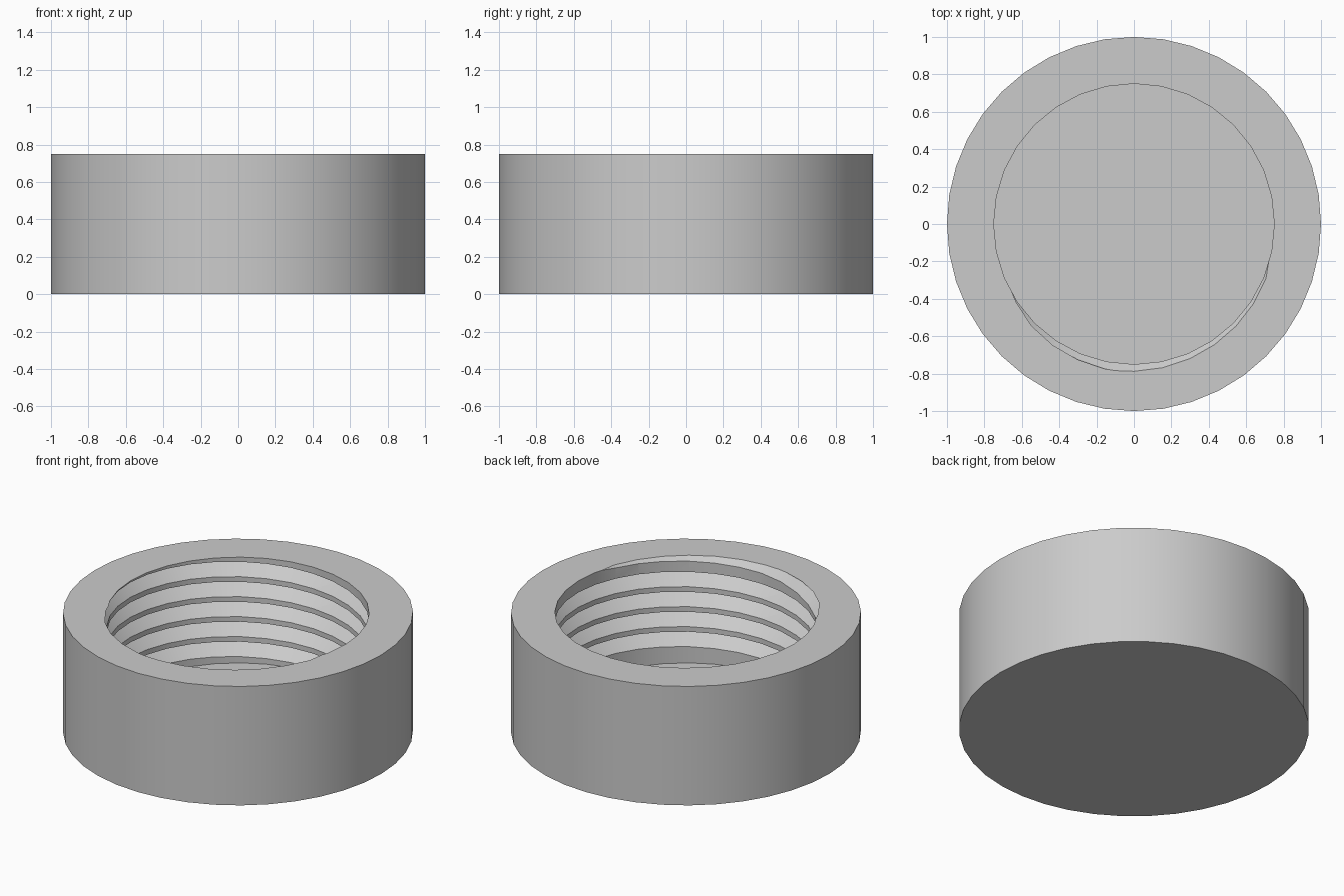
import bpy, bmesh, math

if "Cube" in bpy.data.objects:
    bpy.data.objects.remove(bpy.data.objects["Cube"])

R_OUT, R_BORE, HEIGHT, FLOOR = 1.0, 0.75, 0.75, 0.083
PITCH, GROOVE, DEPTH = 0.126, 0.094, 0.075
STEP = 11.25  # degrees per side of the bore

grey = bpy.data.materials.new("light grey")
grey.diffuse_color = (0.6, 0.6, 0.6, 1)
grey.use_nodes = True
grey.node_tree.nodes["Principled BSDF"].inputs["Base Color"].default_value = grey.diffuse_color


def make_object(name, bm):
    bmesh.ops.recalc_face_normals(bm, faces=bm.faces)
    mesh = bpy.data.meshes.new(name)
    bm.to_mesh(mesh)
    bm.free()
    mesh.materials.append(grey)
    ob = bpy.data.objects.new(name, mesh)
    bpy.context.collection.objects.link(ob)
    return ob


def ring(bm, r, z, n):
    return [bm.verts.new((r * math.cos(2 * math.pi * i / n),
                          r * math.sin(2 * math.pi * i / n), z)) for i in range(n)]


def cylinder(name, r, z0, z1, n):
    bm = bmesh.new()
    low, high = ring(bm, r, z0, n), ring(bm, r, z1, n)
    for i in range(n):
        j = (i + 1) % n
        bm.faces.new((low[i], low[j], high[j], high[i]))
    bm.faces.new(low)
    bm.faces.new(high)
    return make_object(name, bm)


def run_out(a):
    """Inward shift of the groove where the thread starts and ends."""
    if a < 80:
        return DEPTH * (80 - a) / 50
    if a > 1780:
        return 0.035 + 0.04 * (a - 1780) / 20
    return min(0.035, max(0, 0.035 * (a - 1668) / 37))


def thread_cutter():
    """Sweep the slanted groove section along a helix."""
    bm = bmesh.new()
    rows = []
    for k in range(3, 161):
        a = k * STEP
        s = min(run_out(a), DEPTH + 0.005)
        zl = 0.079 + PITCH * a / 360
        zu = zl + GROOVE
        section = [(0.64, zu), (R_BORE - s, zu), (R_BORE + DEPTH - s, zl + DEPTH),
                   (R_BORE - s, zl), (0.64, zl)]
        t = math.radians(a)
        rows.append([bm.verts.new((r * math.cos(t), r * math.sin(t), z)) for r, z in section])
    for p, q in zip(rows, rows[1:]):
        for i in range(5):
            j = (i + 1) % 5
            bm.faces.new((p[i], p[j], q[j], q[i]))
    bm.faces.new(rows[0])
    bm.faces.new(rows[-1])
    bmesh.ops.triangulate(bm, faces=bm.faces)
    return make_object("thread_cutter", bm)


# Cap body, hollowed by the bore and then by the thread groove
cap = cylinder("threaded_cap", R_OUT, 0, HEIGHT, 40)
cutters = [cylinder("bore_cutter", R_BORE, FLOOR, 1.0, 32), thread_cutter()]
for c in cutters:
    mod = cap.modifiers.new(c.name, 'BOOLEAN')
    mod.operation, mod.solver, mod.object = 'DIFFERENCE', 'EXACT', c
    c.hide_render = True

bpy.context.view_layer.objects.active = cap
cap.select_set(True)
for c in cutters:
    c.select_set(False)
    bpy.ops.object.modifier_apply(modifier=c.name)
    bpy.data.objects.remove(c)
bpy.ops.object.shade_smooth_by_angle(angle=math.radians(30))
